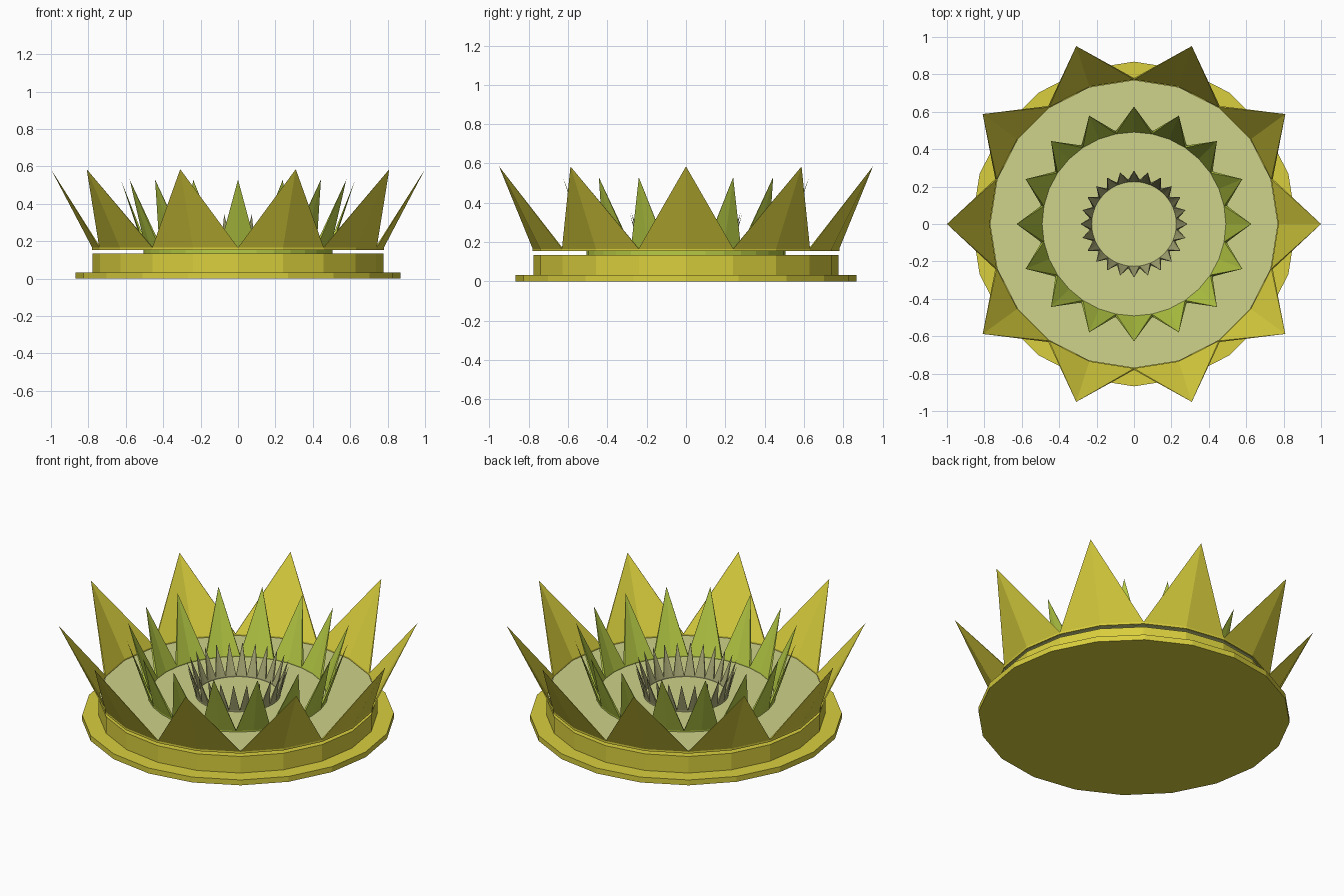
import bpy, bmesh, math

if "Cube" in bpy.data.objects:
    bpy.data.objects.remove(bpy.data.objects["Cube"])


def material(name, rgb):
    m = bpy.data.materials.new(name)
    lin = [((c + 0.055) / 1.055) ** 2.4 for c in rgb]
    m.diffuse_color = (*lin, 1)
    m.use_nodes = True
    m.node_tree.nodes["Principled BSDF"].inputs["Base Color"].default_value = m.diffuse_color
    return m


YELLOW = material("golden_yellow", (0.85, 0.81, 0.24))
GREEN = material("leaf_green", (0.72, 0.80, 0.27))
PALE = material("pale_green", (0.81, 0.83, 0.54))
GREY = material("khaki_grey", (0.66, 0.66, 0.46))


def finish(name, bm, mat):
    bmesh.ops.recalc_face_normals(bm, faces=bm.faces)
    mesh = bpy.data.meshes.new(name)
    bm.to_mesh(mesh)
    bm.free()
    mesh.materials.append(mat)
    bpy.context.collection.objects.link(bpy.data.objects.new(name, mesh))


def ring(bm, radius, z, n):
    return [bm.verts.new((radius * math.cos(2 * math.pi * i / n),
                          radius * math.sin(2 * math.pi * i / n), z)) for i in range(n)]


def disc(name, radius, z0, z1, mat, n=20):
    bm = bmesh.new()
    low, high = ring(bm, radius, z0, n), ring(bm, radius, z1, n)
    bm.faces.new(low)
    bm.faces.new(high)
    for i in range(n):
        j = (i + 1) % n
        bm.faces.new((low[i], low[j], high[j], high[i]))
    finish(name, bm, mat)


def crown(name, count, r, z0, z1, tip_r, tip_z, thick, mat):
    """Ring of folded, pointed petals on a thin band; petals taper to a point."""
    bm = bmesh.new()
    n = count * 2
    tips = ring(bm, tip_r, tip_z, count)
    walls = []
    for radius in (r, r - thick):
        low, high = ring(bm, radius, z0, n), ring(bm, radius, z1, n)
        walls.append((low, high))
        for i in range(n):
            j = (i + 1) % n
            bm.faces.new((low[i], low[j], high[j], high[i]))
            # even vertices are petal middles, odd ones the valleys
            tip = tips[(i // 2) if i % 2 == 0 else (j // 2)]
            bm.faces.new((high[i], high[j], tip))
    (lo, ho), (li, hi) = walls
    for i in range(n):
        j = (i + 1) % n
        bm.faces.new((lo[i], lo[j], li[j], li[i]))
        if i % 2:  # petal side edges meet at the valley
            bm.faces.new((ho[i], hi[i], tips[i // 2]))
            bm.faces.new((ho[i], hi[i], tips[(j // 2) % count]))
    finish(name, bm, mat)


# Stepped base
disc("base_plate", 0.868, 0.0, 0.033, YELLOW)
disc("base_drum", 0.777, 0.033, 0.135, YELLOW)
# Pale floor raised slightly above the drum
disc("floor_plate", 0.770, 0.154, 0.158, PALE)
# Three nested petal rings
crown("outer_petals", 10, 0.780, 0.154, 0.166, 1.0, 0.585, 0.008, YELLOW)
crown("middle_petals", 16, 0.505, 0.133, 0.165, 0.627, 0.53, 0.014, GREEN)
crown("inner_petals", 24, 0.238, 0.133, 0.165, 0.286, 0.345, 0.012, GREY)
